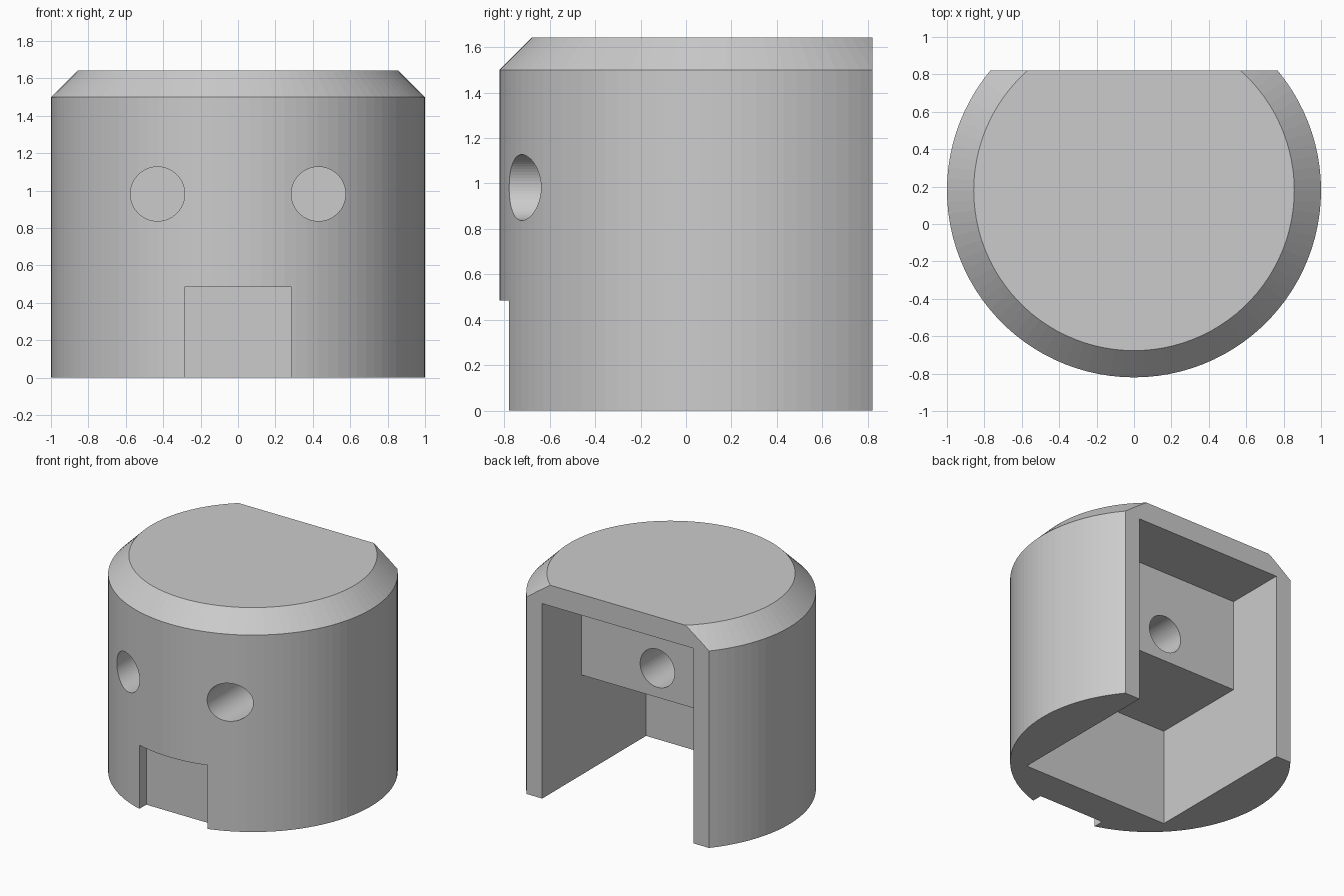
import bpy, bmesh
from mathutils import Matrix, Vector

cube = bpy.data.objects.get("Cube")
if cube:
    bpy.data.objects.remove(cube, do_unlink=True)

HEIGHT, CHAMFER, AXIS_Y, FLAT_Y = 1.643, 0.143, 0.18, 0.82
HOLE_R, HOLE_Z = 0.145, 0.982

grey = bpy.data.materials.new("plain grey")
grey.use_nodes = True
grey.diffuse_color = (0.6, 0.6, 0.6, 1)
grey.node_tree.nodes["Principled BSDF"].inputs["Base Color"].default_value = grey.diffuse_color


def make_object(name, bm):
    bmesh.ops.recalc_face_normals(bm, faces=bm.faces)
    mesh = bpy.data.meshes.new(name)
    bm.to_mesh(mesh)
    bm.free()
    mesh.materials.append(grey)
    obj = bpy.data.objects.new(name, mesh)
    bpy.context.collection.objects.link(obj)
    return obj


def extrude_x(name, outline, half_width):
    """Prism across x from a closed (y, z) outline."""
    bm = bmesh.new()
    face = bm.faces.new([bm.verts.new((-half_width, y, z)) for y, z in outline])
    new = bmesh.ops.extrude_face_region(bm, geom=[face])["geom"]
    verts = [v for v in new if isinstance(v, bmesh.types.BMVert)]
    bmesh.ops.translate(bm, verts=verts, vec=(2 * half_width, 0, 0))
    return make_object(name, bm)


def box(name, half_width, y0, y1, z0, z1):
    return extrude_x(name, [(y0, z0), (y1, z0), (y1, z1), (y0, z1)], half_width)


def bore(name, x, y0, y1):
    """Round cutter running along y."""
    bm = bmesh.new()
    place = Matrix.Translation((x, (y0 + y1) / 2, HOLE_Z)) @ Matrix.Rotation(1.5707963, 4, "X")
    bmesh.ops.create_cone(bm, cap_ends=True, segments=64, radius1=HOLE_R,
                          radius2=HOLE_R, depth=y1 - y0, matrix=place)
    return make_object(name, bm)


def cut(target, cutter):
    mod = target.modifiers.new(cutter.name, "BOOLEAN")
    mod.operation, mod.solver, mod.object = "DIFFERENCE", "EXACT", cutter
    bpy.ops.object.select_all(action="DESELECT")
    bpy.context.view_layer.objects.active = target
    target.select_set(True)
    bpy.ops.object.modifier_apply(modifier=mod.name)
    bpy.data.objects.remove(cutter, do_unlink=True)


# Round body with a chamfered top rim
bm = bmesh.new()
bmesh.ops.create_cone(bm, cap_ends=True, segments=100, radius1=1, radius2=1, depth=HEIGHT,
                      matrix=Matrix.Translation((0, AXIS_Y, HEIGHT / 2)))
rim = [e for e in bm.edges if all(v.co.z > HEIGHT - 0.01 for v in e.verts)]
bmesh.ops.bevel(bm, geom=rim, offset=CHAMFER, segments=1, affect="EDGES")
body = make_object("hollow_body", bm)

# Flat back
cut(body, box("back_trim", 2, FLAT_Y, 2, -1, 3))

# Stepped cavity, open at the back and underneath
cut(body, extrude_x("cavity", [(-0.43, -0.5), (1.5, -0.5), (1.5, 1.485),
                               (0.345, 1.485), (0.345, 0.76), (-0.43, 0.76)], 0.638))

# Mouth notch, eye holes and the hole in the rear inner wall
cut(body, box("mouth_notch", 0.286, -1.5, -0.695, -0.5, 0.485))
for side in (-1, 1):
    cut(body, bore("eye_hole", side * 0.43, -1.5, -0.2))
cut(body, bore("rear_hole", 0, -0.22, 0.6))
